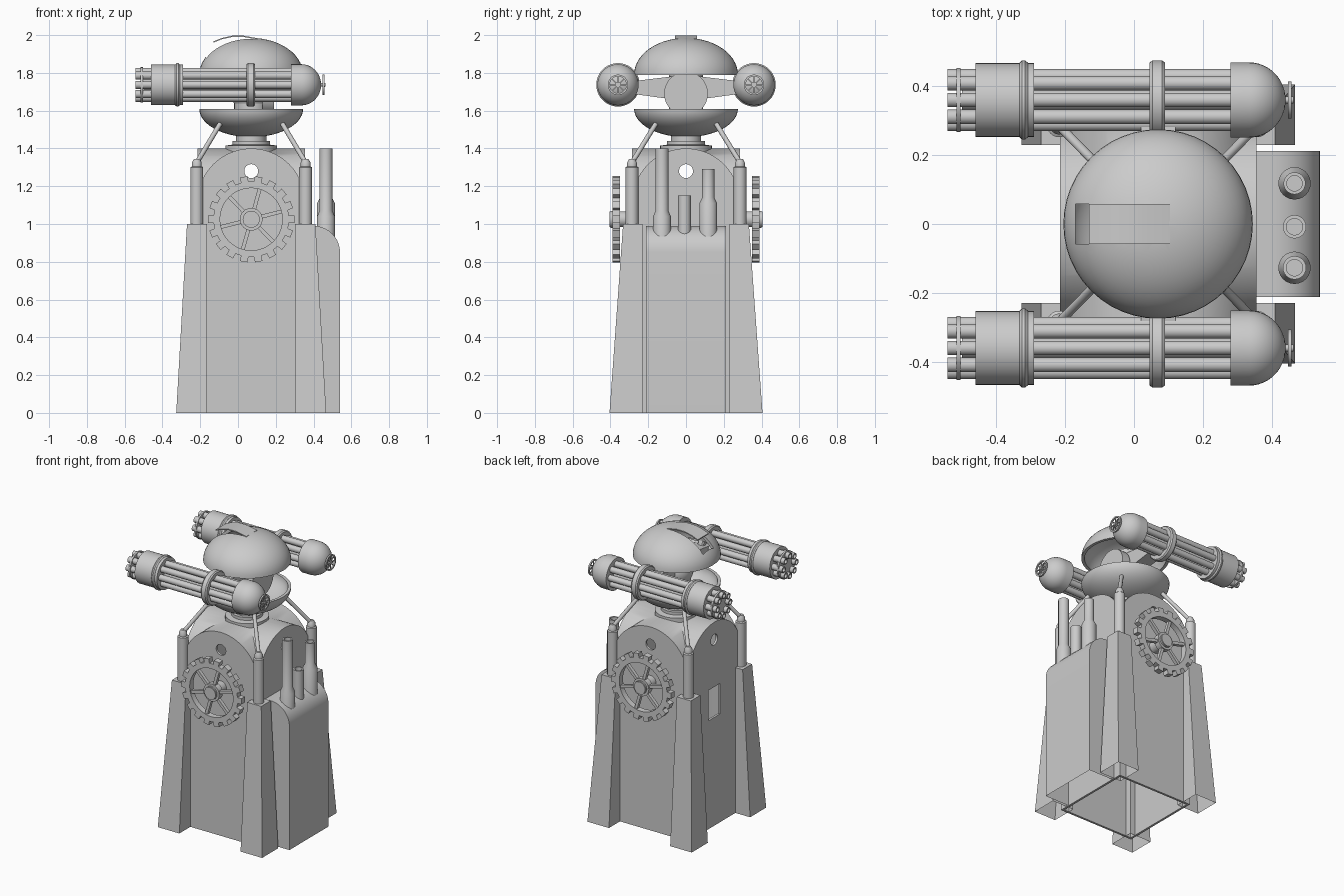
import bpy, bmesh
from math import sin, cos, pi, radians
from mathutils import Vector, Matrix

if "Cube" in bpy.data.objects:
    bpy.data.objects.remove(bpy.data.objects["Cube"])

grey = bpy.data.materials.new("light_grey")
grey.use_nodes = True
grey.diffuse_color = (0.6, 0.6, 0.6, 1)
grey.node_tree.nodes["Principled BSDF"].inputs["Base Color"].default_value = (0.6, 0.6, 0.6, 1)

CX = 0.07      # tower axis
HALF = 0.285   # half width of tower body
parts = []


def finish(name, bm):
    bmesh.ops.recalc_face_normals(bm, faces=bm.faces)
    mesh = bpy.data.meshes.new(name)
    bm.to_mesh(mesh)
    bm.free()
    mesh.materials.append(grey)
    ob = bpy.data.objects.new(name, mesh)
    bpy.context.collection.objects.link(ob)
    parts.append(ob)
    return ob


def add_lathe(bm, pts, origin, axis=(0, 0, 1), n=40, closed=False):
    """Spin a (radius, height) profile round an axis."""
    t = bmesh.new()
    vs = [t.verts.new((r, 0, h)) for r, h in pts]
    for a, b in zip(vs, vs[1:] + vs[:1] if closed else vs[1:]):
        t.edges.new((a, b))
    bmesh.ops.spin(t, geom=t.verts[:] + t.edges[:], cent=(0, 0, 0), axis=(0, 0, 1),
                   angle=2 * pi, steps=n, use_duplicate=False)
    bmesh.ops.remove_doubles(t, verts=t.verts, dist=1e-5)
    q = Vector(axis).to_track_quat('Z', 'Y').to_matrix().to_4x4()
    t.transform(Matrix.Translation(origin) @ q)
    tmp = bpy.data.meshes.new("tmp")
    t.to_mesh(tmp)
    t.free()
    bm.from_mesh(tmp)
    bpy.data.meshes.remove(tmp)


def lathe(name, pts, origin, axis=(0, 0, 1), n=40, closed=False):
    bm = bmesh.new()
    add_lathe(bm, pts, origin, axis, n, closed)
    return finish(name, bm)


def tube(r, h0, h1):
    return [(0, h0), (r, h0), (r, h1), (0, h1)]


def prism(name, pts, vec, open_base=False):
    """Extrude a flat outline; optionally leave the ground side open."""
    bm = bmesh.new()
    f = bm.faces.new([bm.verts.new(p) for p in pts])
    ext = bmesh.ops.extrude_face_region(bm, geom=[f])["geom"]
    bmesh.ops.translate(bm, vec=vec, verts=[g for g in ext if isinstance(g, bmesh.types.BMVert)])
    if open_base:
        low = [f for f in bm.faces if all(v.co.z < 0.001 for v in f.verts)]
        bmesh.ops.delete(bm, geom=low, context='FACES_ONLY')
    return finish(name, bm)


def add_box(bm, size, matrix):
    bmesh.ops.create_cube(bm, size=1, matrix=matrix @ Matrix.Diagonal((*size, 1)))


def boolean(ob, cutter, op):
    m = ob.modifiers.new("bool", 'BOOLEAN')
    m.operation, m.solver, m.object = op, 'EXACT', cutter
    bpy.context.view_layer.objects.active = ob
    bpy.ops.object.modifier_apply(modifier=m.name)
    parts.remove(cutter)
    bpy.data.objects.remove(cutter)


def vault(name, half, base, along_y):
    """Arched prism running along x or y."""
    arc = [(half * cos(pi * i / 28), 1.115 + half * sin(pi * i / 28)) for i in range(29)]
    prof = [(-half, base), (half, base)] + arc
    if along_y:
        return prism(name, [(CX + u, -half, z) for u, z in prof], (0, 2 * half, 0))
    return prism(name, [(CX - half, u, z) for u, z in prof], (2 * half, 0, 0))


# Tower body: two crossing vaults, hollow and open below
body = vault("tower_body", HALF, 0, True)
boolean(body, vault("cut", HALF, 0, False), 'UNION')
inner = vault("cut", HALF - 0.015, -0.1, True)
boolean(inner, vault("cut", HALF - 0.015, -0.1, False), 'UNION')
boolean(body, inner, 'DIFFERENCE')
for axis in ((1, 0, 0), (0, 1, 0)):
    boolean(body, lathe("cut", tube(0.037, -1, 1), (CX, 0, 1.28), axis, 24), 'DIFFERENCE')
hatch_hole = bmesh.new()
add_box(hatch_hole, (0.2, 0.125, 0.21), Matrix.Translation((CX - HALF, 0, 0.85)))
boolean(body, finish("cut", hatch_hole), 'DIFFERENCE')

# Corner legs, posts and struts
for sx in (-1, 1):
    for sy in (-1, 1):
        tag = ("left" if sx > 0 else "right") + ("_back" if sy > 0 else "_front")
        bm = bmesh.new()
        rings = []
        for z, ox, oy in ((0, 0.397, 0.405), (1, 0.34, 0.333)):
            corners = ((0.233, 0.23), (ox, 0.23), (ox, oy), (0.233, oy))
            rings.append([bm.verts.new((CX + sx * x, sy * y, z)) for x, y in corners])
        bm.faces.new(rings[1])
        for i in range(4):
            j = (i + 1) % 4
            bm.faces.new((rings[0][i], rings[0][j], rings[1][j], rings[1][i]))
        finish("leg_" + tag, bm)
        foot = Vector((CX + sx * 0.288, sy * 0.286, 0))
        lathe("post_" + tag, [(0, 0.98), (0.034, 0.98), (0.034, 1.3), (0.026, 1.305),
                              (0.026, 1.325), (0.015, 1.345), (0, 1.345)], foot, n=24)
        a = foot + Vector((0, 0, 1.325))
        d = Vector((CX + sx * 0.165, sy * 0.16, 1.53)) - a
        lathe("strut_" + tag, tube(0.013, 0, d.length), a, d, 12)


def wheel(name, centre, axis, r_in, r_out, depth, hub, spokes, teeth=0, turn=0.0):
    """Spoked ring with optional gear teeth."""
    bm = bmesh.new()
    h = depth / 2
    add_lathe(bm, [(r_in, -h), (r_out, -h), (r_out, h), (r_in, h)], centre, axis, 48, True)
    add_lathe(bm, [(0, -h), (hub, -h), (hub, h), (hub * 0.75, h), (hub * 0.75, h * 1.5),
                   (0, h * 1.5)], centre, axis, 24)
    base = Matrix.Translation(centre) @ Vector(axis).to_track_quat('Z', 'Y').to_matrix().to_4x4()
    for i in range(spokes):
        m = base @ Matrix.Rotation(turn + 2 * pi * i / spokes, 4, 'Z')
        add_box(bm, (r_in, r_out * 0.1, depth * 0.6), m @ Matrix.Translation((r_in * 0.53, 0, 0)))
    for i in range(teeth):
        m = base @ Matrix.Rotation(2 * pi * i / teeth, 4, 'Z')
        add_box(bm, (0.036, 0.04, depth), m @ Matrix.Translation((r_out + 0.01, 0, 0)))
    return finish(name, bm)


# Gear wheels on the front and back
for s, tag in ((-1, "front"), (1, "back")):
    wheel("gear_" + tag, (CX, s * 0.37, 1.025), (0, s, 0), 0.165, 0.2, 0.04, 0.06, 6, 18, 0.25)
    lathe("axle_" + tag, tube(0.042, 0.27, 0.405), (CX, 0, 1.025), (0, s, 0), 24)

# Side tank with rounded shoulder
shoulder = [(0.40 + 0.14 * cos(a), 0.85 + 0.14 * sin(a)) for a in (pi / 2 * i / 10 for i in range(11))]
prism("side_tank", [(x, -0.212, z) for x, z in [(0.35, 0), (0.54, 0)] + shoulder + [(0.35, 0.99)]],
      (0, 0.424, 0), True)

# Exhaust pipes
for i, (y, r, wide, step, top) in enumerate(((-0.127, 0.034, 0.047, 1.04, 1.4),
                                             (-0.008, 0.034, 0.034, 1.0, 1.15),
                                             (0.118, 0.032, 0.047, 1.11, 1.29))):
    lathe("exhaust_pipe_%d" % (i + 1),
          [(0, 0.8), (wide, 0.8), (wide, step), (r, step + 0.03), (r, top), (r * 0.7, top),
           (r * 0.7, top - 0.1), (0, top - 0.1)], (0.466, y, 0), n=24)

# Neck, bowl and dome
lathe("neck", [(0, 1.38), (0.137, 1.38), (0.137, 1.415), (0.1, 1.42), (0.1, 1.44), (0.08, 1.44),
               (0.08, 1.48), (0, 1.48)], (CX, 0, 0))


def shell(name, r, h, z, sign, wall):
    """Hollow half ellipsoid."""
    quarter = [pi / 2 * i / 14 for i in range(15)]
    outer = [(r * cos(a), sign * h * sin(a)) for a in quarter]
    inner = [((r - wall) * cos(a), sign * (h - wall) * sin(a)) for a in reversed(quarter)]
    outer[-1], inner[0] = (0, sign * h), (0, sign * (h - wall))
    return lathe(name, outer + inner + outer[:1], (CX, 0, z), n=48)


shell("bowl", 0.275, 0.15, 1.61, -1, 0.02)
dome = shell("dome", 0.275, 0.195, 1.79, 1, 0.02)
slot = bmesh.new()
add_box(slot, (0.27, 0.116, 0.3), Matrix.Translation((-0.035, 0, 1.98)))
boolean(dome, finish("cut", slot), 'DIFFERENCE')

# Raised hatch over the dome slot
path = [(-0.13, 1.967), (-0.085, 1.985), (-0.03, 1.997), (0.03, 1.997), (0.105, 1.983)]
prism("dome_hatch", [(x, -0.058, z) for x, z in path] +
      [(x, -0.058, z - 0.007) for x, z in reversed(path)], (0, 0.116, 0))
for f in bpy.data.objects["dome_hatch"].data.polygons:
    f.material_index = 0

# Turret core with face disc and gun arms
lathe("core_column", tube(0.09, 1.47, 1.81), (CX, 0, 0))
lathe("core_ball", [(0.105 * sin(pi * i / 16), -0.105 * cos(pi * i / 16)) for i in range(17)],
      (CX, 0, 1.69))
lathe("core_disc", tube(0.116, 0.06, 0.12), (CX, 0, 1.69), (1, 0, 0))
for s, tag in ((-1, "front"), (1, "back")):
    prism("gun_arm_" + tag, [(CX - 0.05, s * y, z) for y, z in
                             ((0, 1.65), (0, 1.79), (0.29, 1.755), (0.29, 1.69))], (0.1, 0, 0))

# Rotary guns
for s, tag in ((-1, "front"), (1, "back")):
    c = Vector((0, s * 0.36, 1.737))
    X = (1, 0, 0)
    bm = bmesh.new()
    for i in range(8):
        a = pi / 4 * i
        o = c + Vector((0, 0.069 * cos(a), 0.069 * sin(a)))
        add_lathe(bm, [(0, -0.48), (0.014, -0.48), (0.014, -0.542), (0.021, -0.542),
                       (0.021, 0.3), (0, 0.3)], o, X, 16)
    add_lathe(bm, tube(0.03, -0.5, 0.3), c, X, 16)
    finish("gun_barrels_" + tag, bm)
    lathe("muzzle_plate_" + tag, tube(0.093, -0.516, -0.504), c, X)
    lathe("gun_sleeve_" + tag, tube(0.107, -0.46, -0.29), c, X)
    for label, x0, x1 in (("sleeve", -0.333, -0.308), ("middle", 0.045, 0.09)):
        lathe("%s_ring_%s" % (label, tag),
              [(0.08, x0), (0.108, x0), (0.115, x0 + 0.008), (0.115, x1 - 0.008),
               (0.108, x1), (0.08, x1)], c, X, closed=True)
    cap = [(0.109 * cos(pi * i / 24), 0.335 + 0.105 * sin(pi * i / 24)) for i in range(12)]
    lathe("rear_cap_" + tag, [(0, 0.28), (0.109, 0.28)] + cap + [(0, 0.44)], c, X)
    wheel("hand_wheel_" + tag, c + Vector((0.452, 0, 0)), X, 0.044, 0.054, 0.01, 0.014, 8)
    lathe("hand_wheel_axle_" + tag, tube(0.01, 0.42, 0.463), c, X, 12)

# Smooth the round parts, keep edges sharp
bpy.ops.object.select_all(action='DESELECT')
for ob in parts:
    ob.select_set(True)
bpy.context.view_layer.objects.active = body
bpy.ops.object.shade_smooth_by_angle(angle=radians(32))
